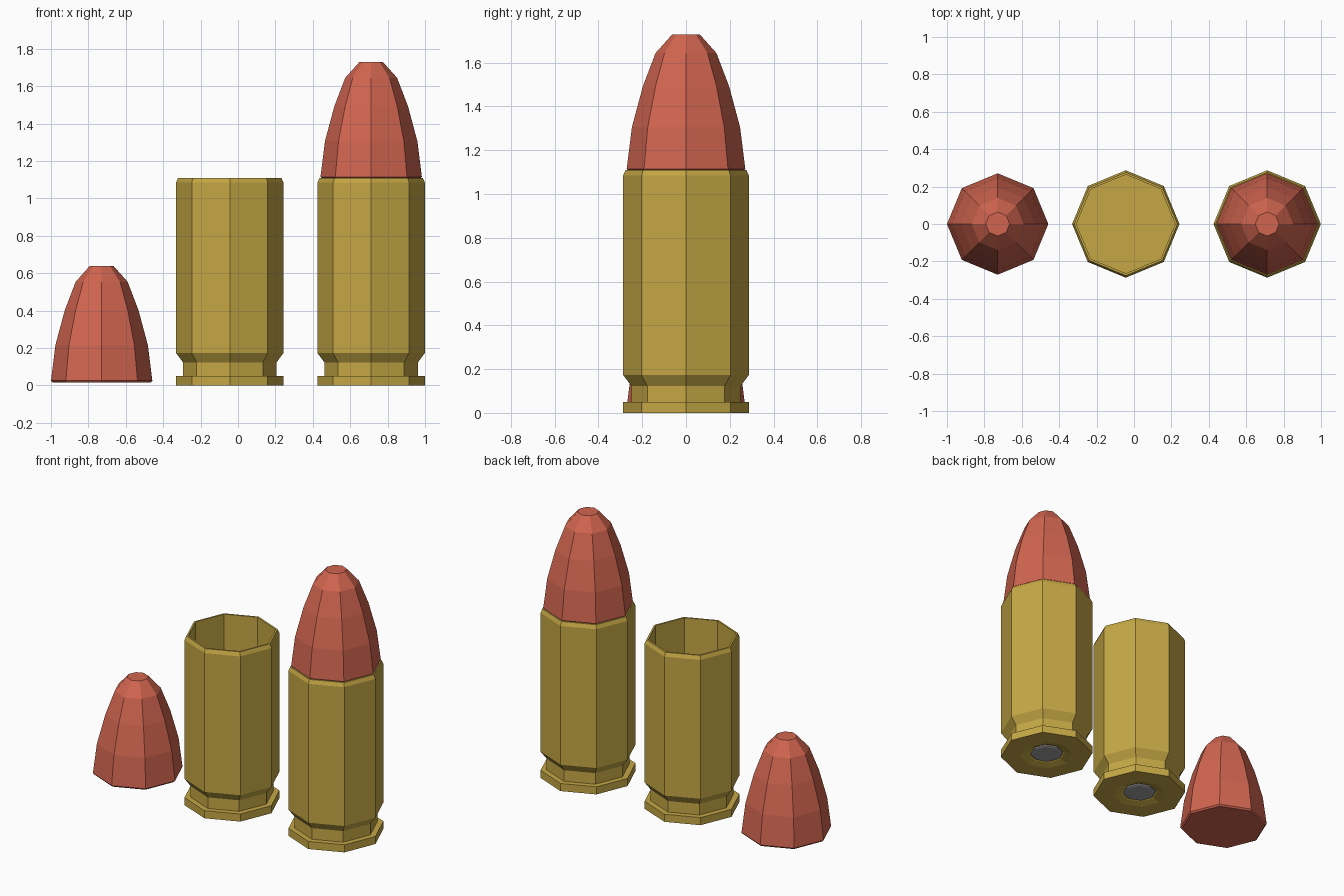
import bpy, bmesh
from math import cos, sin, tau

if "Cube" in bpy.data.objects:
    bpy.data.objects.remove(bpy.data.objects["Cube"])

SIDES = 8


def material(name, rgb):
    m = bpy.data.materials.new(name)
    m.diffuse_color = (*rgb, 1)
    m.use_nodes = True
    m.node_tree.nodes["Principled BSDF"].inputs["Base Color"].default_value = m.diffuse_color
    return m


brass = material("brass", (0.56, 0.39, 0.06))
copper = material("copper", (0.64, 0.13, 0.08))
steel = material("steel", (0.35, 0.35, 0.37))


def lathe(name, profile, x, z, mat):
    """Eight-sided flat-shaded turning of (radius, height) points, capped at both ends."""
    bm = bmesh.new()
    rings = [[bm.verts.new((r * cos(tau * i / SIDES), r * sin(tau * i / SIDES), h))
              for i in range(SIDES)] for r, h in profile]
    for a, b in zip(rings, rings[1:]):
        for i in range(SIDES):
            j = (i + 1) % SIDES
            bm.faces.new((a[i], a[j], b[j], b[i]))
    bm.faces.new(rings[0][::-1])
    bm.faces.new(rings[-1])
    bmesh.ops.recalc_face_normals(bm, faces=bm.faces)
    mesh = bpy.data.meshes.new(name)
    bm.to_mesh(mesh)
    bm.free()
    mesh.materials.append(mat)
    ob = bpy.data.objects.new(name, mesh)
    ob.location = (x, 0, z)
    bpy.context.collection.objects.link(ob)
    return ob


# Pointed tip with a flat nose and a slightly eased base
TIP = [(0.262, 0.015), (0.271, 0.025), (0.247, 0.216), (0.197, 0.402),
       (0.139, 0.554), (0.064, 0.638)]

# Casing: primer pocket, rim, extraction groove, body, mouth, inner wall, floor
CASE = [(0.105, 0.018), (0.115, 0.012), (0.165, 0.0), (0.287, 0.0), (0.287, 0.05),
        (0.25, 0.05), (0.25, 0.123), (0.287, 0.173), (0.287, 1.085),
        (0.276, 1.11), (0.264, 1.11), (0.264, 0.18)]

# Primer button seated in the pocket
PRIMER = [(0.09, 0.006), (0.1, 0.01), (0.1, 0.03)]

# Loose tip, empty casing, complete round
lathe("loose_tip", TIP, -0.729, 0, copper)
for label, x in (("empty", -0.044), ("loaded", 0.712)):
    lathe(label + "_casing", CASE, x, 0, brass)
    lathe(label + "_primer", PRIMER, x, 0, steel)
lathe("loaded_tip", TIP, 0.712, 1.09, copper)
